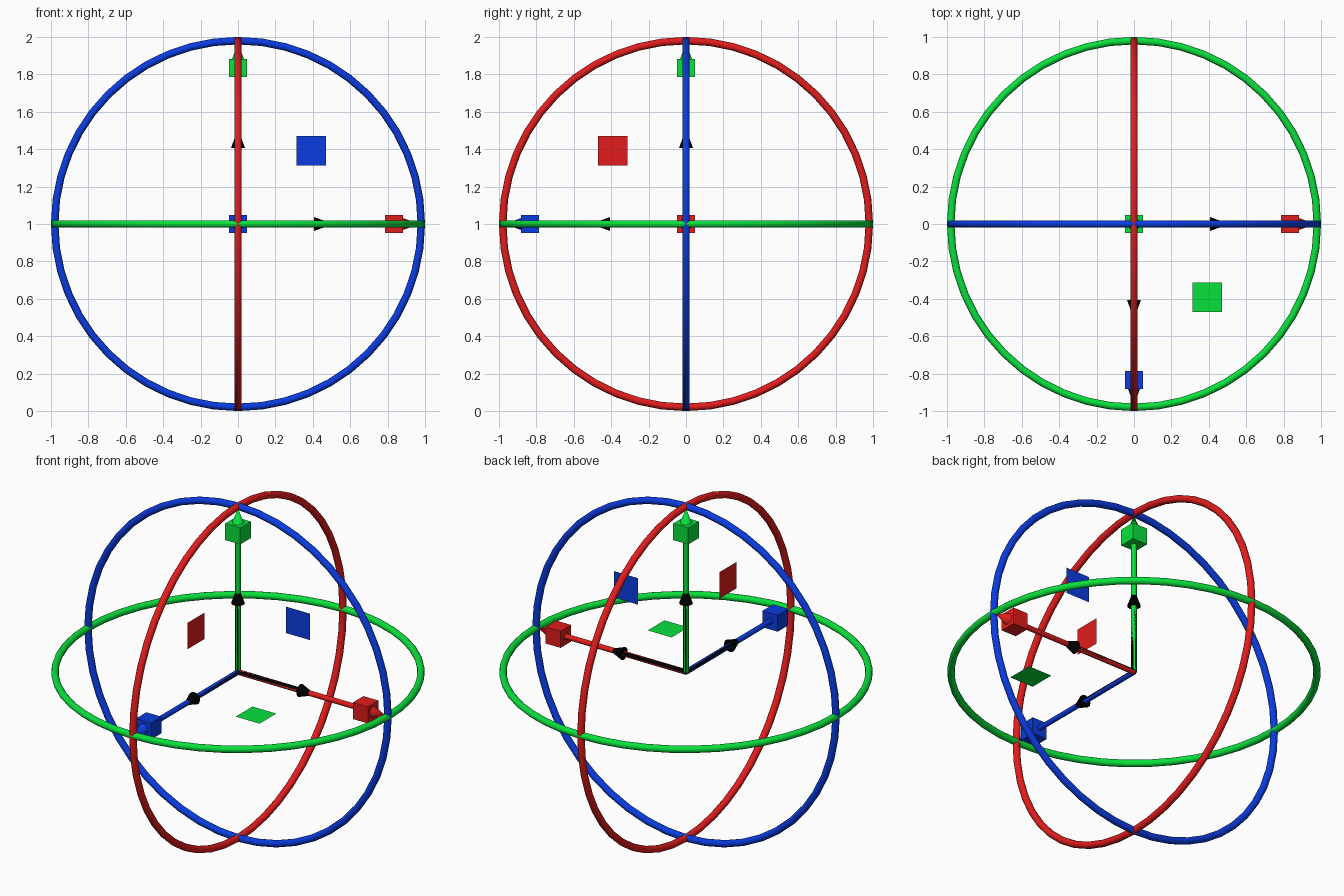
import bpy
from math import pi
from mathutils import Matrix, Vector

if "Cube" in bpy.data.objects:
    bpy.data.objects.remove(bpy.data.objects["Cube"])

CENTRE = Vector((0, 0, 1))


def material(name, rgb):
    m = bpy.data.materials.new(name)
    m.diffuse_color = (*rgb, 1)
    m.use_nodes = True
    m.node_tree.nodes["Principled BSDF"].inputs["Base Color"].default_value = m.diffuse_color
    return m


RED = material("red", (0.76, 0.012, 0.012))
GREEN = material("green", (0.003, 0.75, 0.045))
BLUE = material("blue", (0.003, 0.045, 0.75))
BLACK = material("black", (0, 0, 0))


def finish(name, mat, rot, smooth=False):
    """Turn a part made along +z onto its axis and move it to the centre."""
    ob = bpy.context.object
    ob.name = name
    ob.data.transform(Matrix.Translation(CENTRE) @ rot @ ob.matrix_basis)
    ob.matrix_basis = Matrix.Identity(4)
    ob.data.materials.append(mat)
    if smooth:
        bpy.ops.object.shade_smooth_by_angle(angle=pi / 4)


def arrow(name, mat, rot, shaft, tip):
    bpy.ops.mesh.primitive_cylinder_add(vertices=12, radius=0.015, depth=shaft,
                                        location=(0, 0, shaft / 2))
    finish(name + "_shaft", mat, rot, True)
    bpy.ops.mesh.primitive_cone_add(vertices=12, radius1=0.037, depth=tip - shaft,
                                    location=(0, 0, (shaft + tip) / 2))
    finish(name + "_head", mat, rot, True)


axes = {
    "x": (RED, Matrix.Rotation(pi / 2, 4, 'Y')),
    "y": (BLUE, Matrix.Rotation(pi / 2, 4, 'X')),
    "z": (GREEN, Matrix.Identity(4)),
}
# Centres of the small plane handles, each lying across its own axis
plane_centres = {"x": (0, -0.392, 0.392), "y": (0.392, 0, 0.392), "z": (0.392, -0.392, 0)}

for axis, (mat, rot) in axes.items():
    # Rotation ring
    bpy.ops.mesh.primitive_torus_add(major_radius=0.98, minor_radius=0.02,
                                     major_segments=48, minor_segments=12)
    finish(axis + "_ring", mat, rot, True)

    # Long coloured arrow with a cube handle, and a short black arrow
    arrow(axis + "_arrow", mat, rot, 0.87, 0.965)
    arrow(axis + "_short_arrow", BLACK, rot, 0.407, 0.51)
    bpy.ops.mesh.primitive_cube_add(size=0.098, location=(0, 0, 0.834))
    finish(axis + "_scale_cube", mat, rot)

    # Flat plane handle
    bpy.ops.mesh.primitive_plane_add(size=0.156)
    finish(axis + "_plane_handle", mat, Matrix.Translation(plane_centres[axis]) @ rot)
